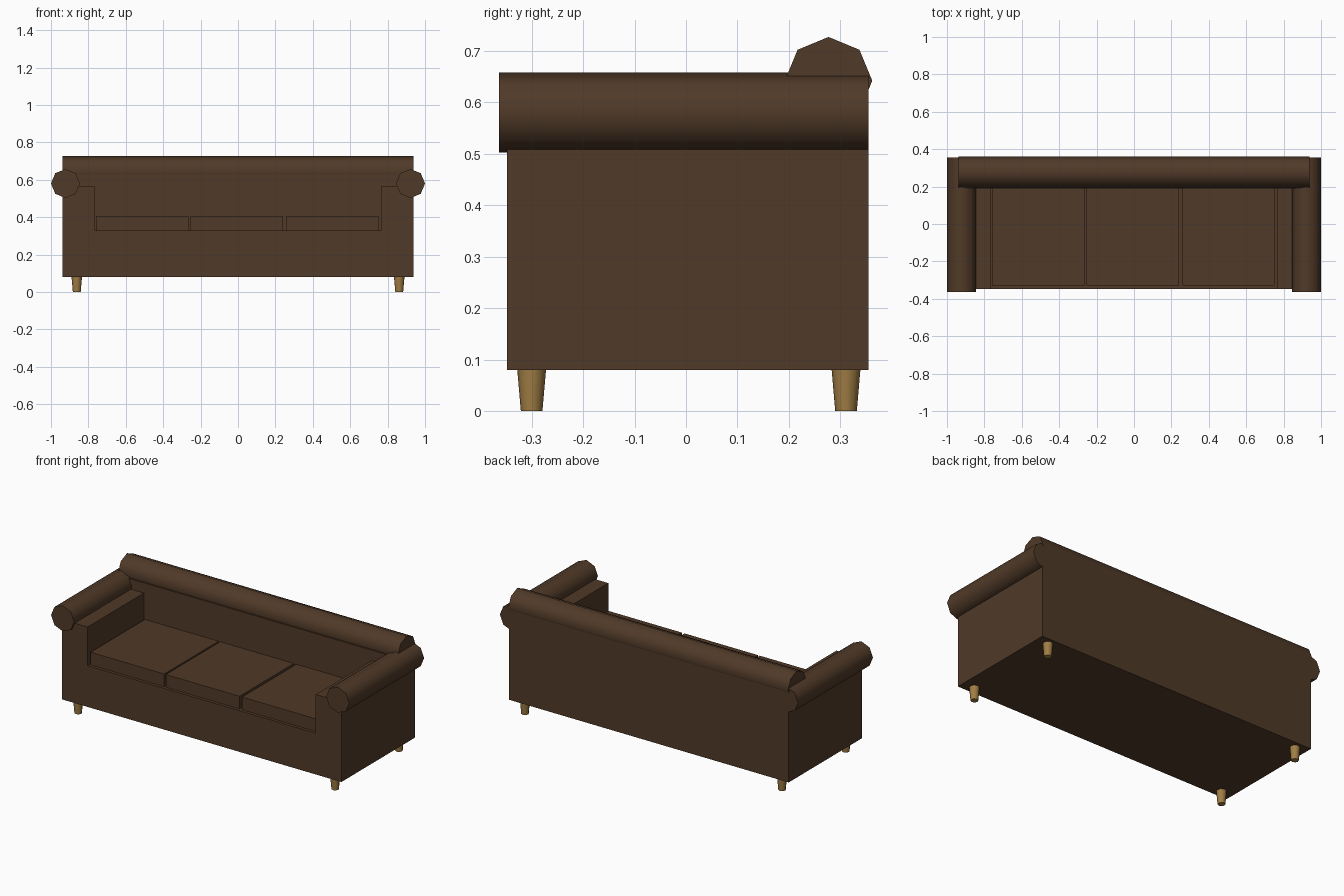
import bpy, bmesh, math
from mathutils import Matrix, Vector

cube = bpy.data.objects.get("Cube")
if cube:
    bpy.data.objects.remove(cube, do_unlink=True)


def material(name, color):
    m = bpy.data.materials.new(name)
    m.use_nodes = True
    m.diffuse_color = color
    bsdf = m.node_tree.nodes["Principled BSDF"]
    bsdf.inputs["Base Color"].default_value = color
    bsdf.inputs["Roughness"].default_value = 0.8
    return m


BROWN = material("brown leather", (0.08, 0.042, 0.021, 1))
GOLD = material("golden wood", (0.36, 0.21, 0.06, 1))


def add_object(name, bm, mat):
    bmesh.ops.recalc_face_normals(bm, faces=bm.faces)
    mesh = bpy.data.meshes.new(name)
    bm.to_mesh(mesh)
    bm.free()
    mesh.materials.append(mat)
    ob = bpy.data.objects.new(name, mesh)
    bpy.context.collection.objects.link(ob)
    return ob


def select_only(ob):
    bpy.ops.object.select_all(action='DESELECT')
    ob.select_set(True)
    bpy.context.view_layer.objects.active = ob


def box(name, low, high, mat):
    low, high = Vector(low), Vector(high)
    bm = bmesh.new()
    bmesh.ops.create_cube(bm, size=1)
    bmesh.ops.scale(bm, vec=high - low, verts=bm.verts)
    bmesh.ops.translate(bm, vec=(low + high) / 2, verts=bm.verts)
    return add_object(name, bm, mat)


def prism(name, profile, y0, y1, mat):
    """Extrude an x-z outline along y."""
    bm = bmesh.new()
    face = bm.faces.new([bm.verts.new((x, y0, z)) for x, z in profile])
    new = bmesh.ops.extrude_face_region(bm, geom=[face])["geom"]
    verts = [v for v in new if isinstance(v, bmesh.types.BMVert)]
    bmesh.ops.translate(bm, vec=(0, y1 - y0, 0), verts=verts)
    return add_object(name, bm, mat)


def round_bar(name, center, axis, length, r_start, r_end, mat):
    """Eight-sided bar with smooth sides and sharp ends."""
    bm = bmesh.new()
    bmesh.ops.create_cone(bm, cap_ends=True, segments=8, radius1=r_start,
                          radius2=r_end, depth=length)
    turn = {"x": Matrix.Rotation(math.pi / 2, 4, 'Y'),
            "y": Matrix.Rotation(math.pi / 2, 4, 'X'),
            "z": Matrix.Identity(4)}[axis]
    bmesh.ops.transform(bm, matrix=Matrix.Translation(center) @ turn, verts=bm.verts)
    ob = add_object(name, bm, mat)
    select_only(ob)
    bpy.ops.object.shade_smooth_by_angle(angle=math.radians(50))
    return ob


# Body: a block with the seat well and the space above the arms cut away
WIDTH, FRONT, BACK = 0.937, -0.348, 0.355
SEAT, ARM, WELL, BACKREST = 0.33, 0.565, 0.765, 0.19
body = box("sofa_body", (-WIDTH, FRONT, 0.08), (WIDTH, BACK, 0.627), BROWN)
half = [(WELL, SEAT), (WELL, ARM), (1.1, ARM), (1.1, 1)]
outline = half + [(-x, z) for x, z in reversed(half)]
cutter = prism("seat_cutter", outline, -1, BACKREST, BROWN)
cutter.hide_render = True
cut = body.modifiers.new("seat_well", 'BOOLEAN')
cut.operation = 'DIFFERENCE'
cut.solver = 'EXACT'
cut.object = cutter
select_only(body)
bpy.ops.object.modifier_apply(modifier=cut.name)
bpy.data.objects.remove(cutter, do_unlink=True)

# Three seat cushions
for label, x in (("right", -0.511), ("middle", -0.006), ("left", 0.505)):
    box("seat_cushion_" + label, (x - 0.247, -0.33, SEAT - 0.01),
        (x + 0.247, BACKREST + 0.005, 0.407), BROWN)

# Rolled backrest top and arms
round_bar("backrest_roll", (0, 0.277, 0.642), "x", 2 * WIDTH + 0.002, 0.085, 0.085, BROWN)
for label, side in (("left", 1), ("right", -1)):
    round_bar("arm_roll_" + label, (side * 0.9225, -0.004, 0.58), "y",
              0.718, 0.0775, 0.0775, BROWN)
    # Tapered feet
    for end, y in (("front", -0.3), ("back", 0.311)):
        round_bar(f"foot_{end}_{label}", (side * 0.862, y, 0.0405), "z",
                  0.081, 0.021, 0.028, GOLD)
